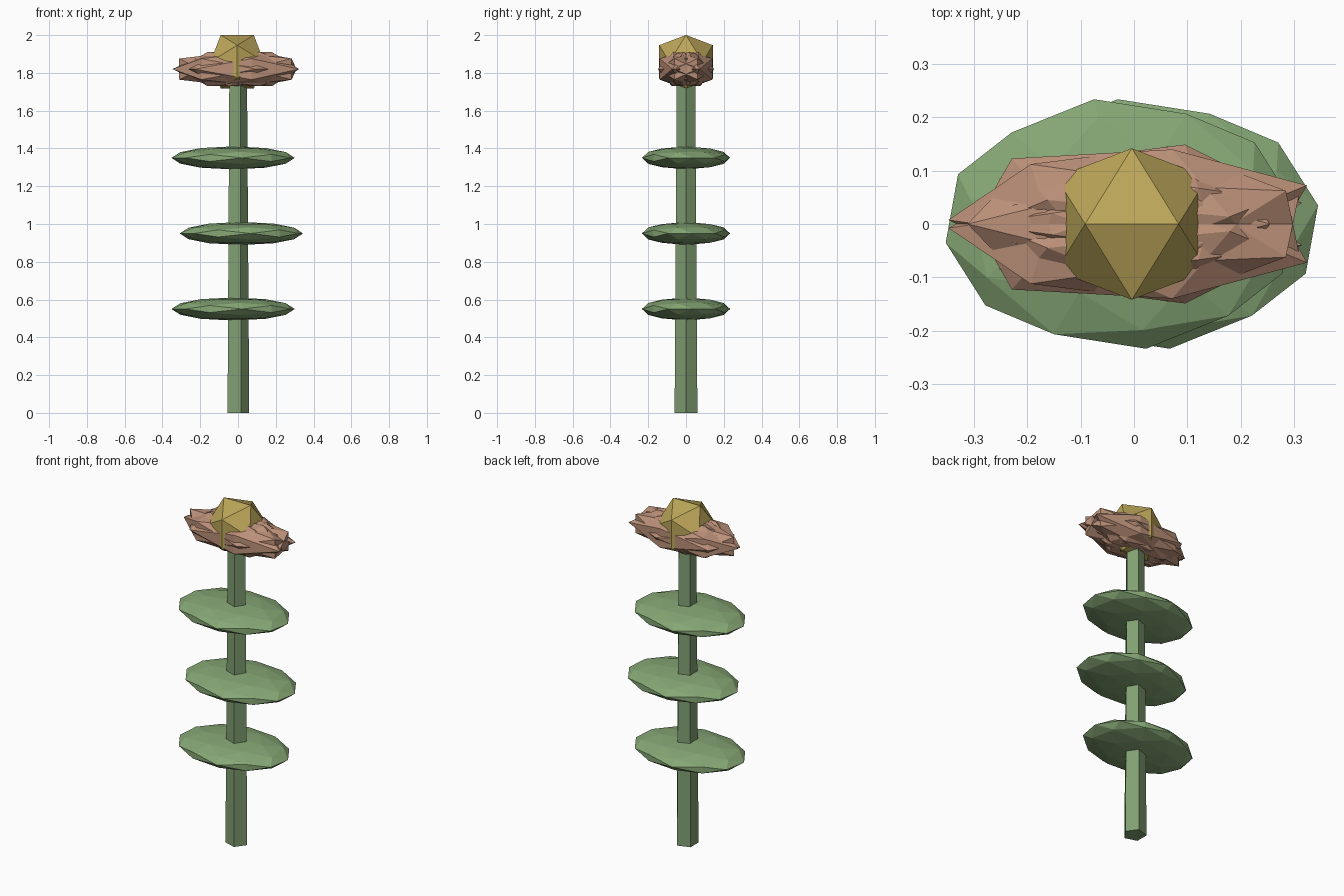
import bpy, bmesh
from math import sin, cos, pi, radians, tau
from mathutils import Vector, Matrix

if "Cube" in bpy.data.objects:
    bpy.data.objects.remove(bpy.data.objects["Cube"])

CX = -0.004  # stem axis


def material(name, rgb):
    m = bpy.data.materials.new(name)
    m.diffuse_color = (*rgb, 1)
    m.use_nodes = True
    m.node_tree.nodes["Principled BSDF"].inputs["Base Color"].default_value = m.diffuse_color
    return m


GREEN = material("leaf_green", (0.24, 0.39, 0.18))
STEM = material("stem_green", (0.22, 0.35, 0.17))
CLAY = material("petal_clay", (0.50, 0.28, 0.19))
GOLD = material("center_gold", (0.50, 0.38, 0.10))


def hull(name, points, mat):
    """Flat-shaded convex solid around the points."""
    bm = bmesh.new()
    for p in points:
        bm.verts.new(p)
    bmesh.ops.convex_hull(bm, input=bm.verts[:])
    bmesh.ops.recalc_face_normals(bm, faces=bm.faces[:])
    me = bpy.data.meshes.new(name)
    bm.to_mesh(me)
    bm.free()
    me.materials.append(mat)
    ob = bpy.data.objects.new(name, me)
    bpy.context.collection.objects.link(ob)
    return ob


def icosahedron(split=False):
    """Unit icosahedron points with an edge on top, optionally split once."""
    t = (1 + 5 ** 0.5) / 2
    pts = []
    for s in (-1, 1):
        for u in (-t, t):
            pts += [Vector((s, 0, u)), Vector((0, u, s)), Vector((u, s, 0))]
    if split:
        pts += [p + q for i, p in enumerate(pts) for q in pts[:i]
                if (p - q).length < 2.1]
    return [p.normalized() for p in pts]


def blob(name, center, scale, yaw, mat, split=False):
    """Turn the icosahedron first, then stretch it along the world axes."""
    m = (Matrix.Translation(center) @ Matrix.Diagonal((*scale, 1))
         @ Matrix.Rotation(yaw, 4, 'Z'))
    return hull(name, [m @ p for p in icosahedron(split)], mat)


# Tapered five-sided stem
hull("stem", [(CX + r * cos(tau * i / 5), r * sin(tau * i / 5), z)
              for r, z in ((0.0635, 0), (0.0515, 1.82)) for i in range(5)], STEM)

# Flattened leaves on alternating sides
for i, z in enumerate((0.55, 0.95, 1.35)):
    side = 1 if i % 2 else -1
    blob(f"leaf_{i + 1}", (CX + side * 0.022, 0, z), (0.33, 0.236, 0.061),
         radians(8.5), GREEN, split=True)

# Ring of overlapping spiky petals
N = 7
for i in range(N):
    a = pi + tau * i / N
    blob(f"petal_{i + 1}", (CX + 0.006 + 0.03 * cos(a), 0.03 * sin(a), 1.82),
         (0.333, 0.133, 0.106), a + pi / 2, CLAY)

# Faceted flower center
blob("flower_center", (CX, 0, 1.859), (0.1665,) * 3, 0, GOLD)
